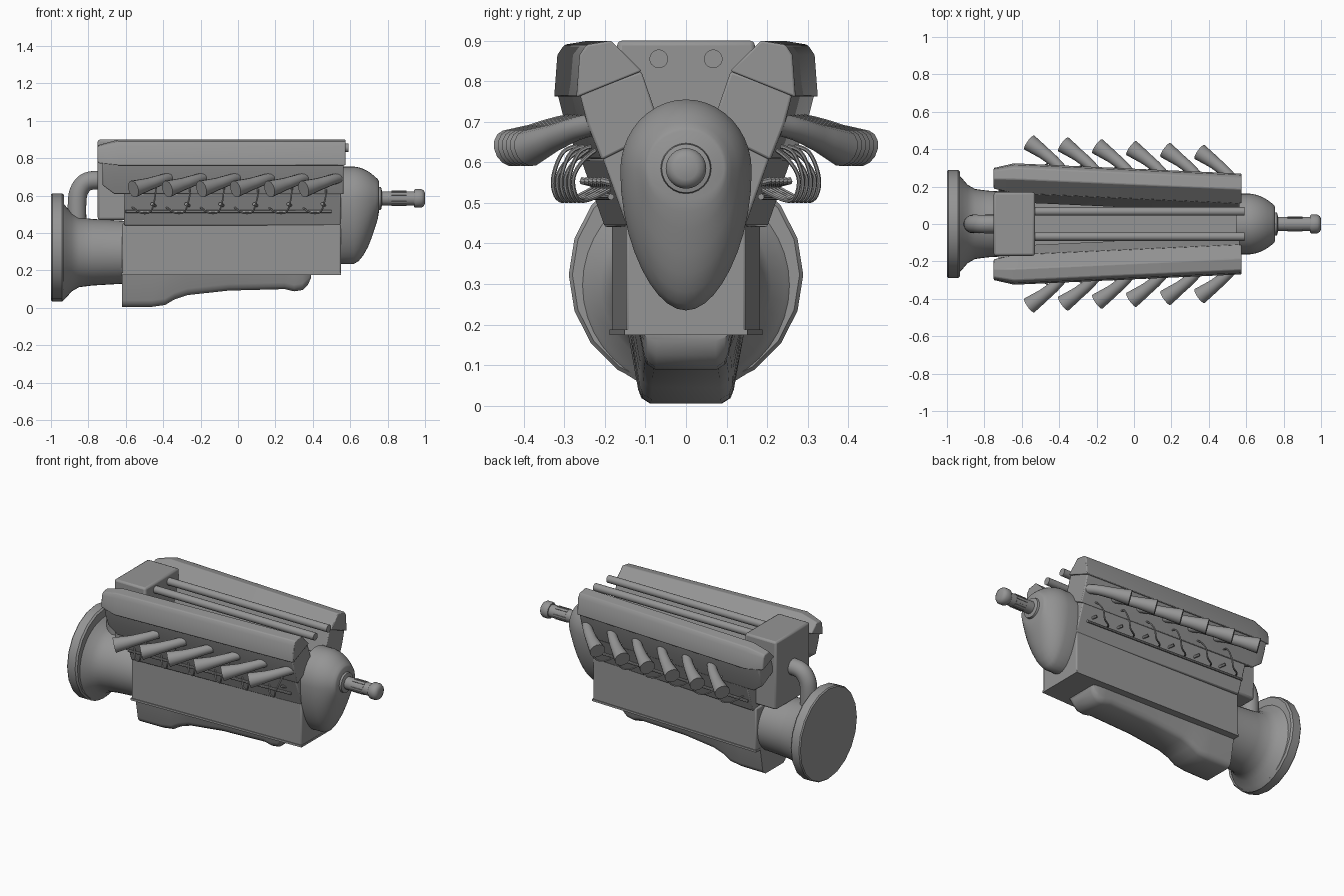
import bpy, bmesh, math
from mathutils import Vector

cube = bpy.data.objects.get("Cube")
if cube:
    bpy.data.objects.remove(cube)

metal = bpy.data.materials.new("grey_metal")
metal.use_nodes = True
GREY = (0.3, 0.3, 0.3, 1)
metal.diffuse_color = GREY
metal.node_tree.nodes["Principled BSDF"].inputs["Base Color"].default_value = GREY


def finish(name, bm, bevel=0, mirror=False, angle=35):
    bmesh.ops.recalc_face_normals(bm, faces=bm.faces)
    mesh = bpy.data.meshes.new(name)
    bm.to_mesh(mesh)
    bm.free()
    ob = bpy.data.objects.new(name, mesh)
    bpy.context.collection.objects.link(ob)
    mesh.materials.append(metal)
    if bevel:
        mod = ob.modifiers.new("bevel", 'BEVEL')
        mod.width, mod.segments, mod.limit_method = bevel, 2, 'ANGLE'
    if mirror:
        mod = ob.modifiers.new("mirror", 'MIRROR')
        mod.use_axis = (False, True, False)
    bpy.ops.object.select_all(action='DESELECT')
    ob.select_set(True)
    bpy.context.view_layer.objects.active = ob
    bpy.ops.object.shade_smooth_by_angle(angle=math.radians(angle))
    return ob


def add_loft(bm, sections):
    rings = [[bm.verts.new(p) for p in s] for s in sections]
    n = len(rings[0])
    for a, b in zip(rings, rings[1:]):
        for i in range(n):
            j = (i + 1) % n
            bm.faces.new((a[i], a[j], b[j], b[i]))
    bm.faces.new(rings[0])
    bm.faces.new(rings[-1])


def loft(name, sections, **kw):
    bm = bmesh.new()
    add_loft(bm, sections)
    return finish(name, bm, **kw)


def turned(name, profile, z, sides, **kw):
    """Solid of revolution about an x axis at height z; profile is (x, radius)."""
    ring = [math.tau * i / sides for i in range(sides)]
    return loft(name, [[(x, r * math.cos(a), z + r * math.sin(a)) for a in ring]
                       for x, r in profile], **kw)


def add_tube(bm, path, radii, sides=10):
    """Round tube through the points, smoothed with a Catmull-Rom spline."""
    pts = [Vector(p) for p in path]
    ext = [2 * pts[0] - pts[1]] + pts + [2 * pts[-1] - pts[-2]]
    line, rad, steps = [], [], 5
    for i in range(len(pts) - 1):
        a, b, c, d = ext[i:i + 4]
        for k in range(steps + (i == len(pts) - 2)):
            t = k / steps
            line.append(0.5 * (2 * b + (c - a) * t + (2 * a - 5 * b + 4 * c - d) * t * t
                               + (3 * b - a - 3 * c + d) * t ** 3))
            rad.append(radii[i] * (1 - t) + radii[i + 1] * t)
    sections, up = [], Vector((0.1, 0.2, 1))
    for i, p in enumerate(line):
        tan = (line[min(i + 1, len(line) - 1)] - line[max(i - 1, 0)]).normalized()
        side = (up - tan * up.dot(tan)).normalized()
        up = side
        other = tan.cross(side)
        sections.append([p + rad[i] * (side * math.cos(a) + other * math.sin(a))
                         for a in (math.tau * k / sides for k in range(sides))])
    add_loft(bm, sections)


def shifted(section, x, dy=0, squash=1, pivot=(0.22, 0.8)):
    """Place a (y, z) section at x, moved outward and shrunk toward a pivot."""
    py, pz = pivot
    return [(x, py + (y - py) * squash + dy, pz + (z - pz) * squash) for y, z in section]


def block(name, x0, x1, w0, w1, z0, z1, **kw):
    return loft(name, [[(x, -w, z0), (x, w, z0), (x, w, z1), (x, -w, z1)]
                       for x, w in ((x0, w0), (x1, w1))], **kw)


# Crankcase, lower flange and valley floor between the banks
block("crankcase", -0.62, 0.55, 0.183, 0.148, 0.18, 0.45, bevel=0.008)
block("crankcase_flange", -0.622, 0.552, 0.188, 0.152, 0.175, 0.188)
block("valley_floor", -0.6, 0.55, 0.13, 0.08, 0.44, 0.6)

# Two cylinder banks, spreading toward the rear
SPREAD = 0.055
lower = [(0.145, 0.44), (0.205, 0.61), (0.09, 0.68), (0.01, 0.46)]
loft("cylinder_block", [shifted(lower, 0.55), shifted(lower, -0.61, SPREAD)],
     mirror=True, bevel=0.006)
head = [(0.208, 0.605), (0.243, 0.695), (0.262, 0.77), (0.11, 0.825), (0.06, 0.68)]
loft("cylinder_head", [shifted(head, 0.565), shifted(head, -0.66, SPREAD),
                       shifted(head, -0.725, SPREAD, 0.75)], mirror=True, bevel=0.006)
cover = [(0.27, 0.76), (0.262, 0.865), (0.245, 0.89), (0.185, 0.9), (0.108, 0.825)]
loft("valve_cover", [shifted(cover, 0.575), shifted(cover, -0.64, SPREAD),
                     shifted(cover, -0.75, SPREAD - 0.01, 0.7)], mirror=True, bevel=0.005)

# Oil pan with a deep rear sump
pan = [(-0.62, 0.005), (-0.46, 0.005), (-0.39, 0.015), (-0.34, 0.045), (-0.27, 0.068),
       (-0.05, 0.092), (0.25, 0.1), (0.3, 0.088), (0.345, 0.095), (0.375, 0.125), (0.39, 0.16)]
sections = []
for x, z in pan:
    t = (x + 0.62) / 1.01
    top, low = 0.145 - 0.03 * t, 0.118 - 0.015 * t
    rise = min(0.035, (0.19 - z) * 0.5)
    half = [(top, 0.19), (low, z + rise), (low - 0.008, z + rise * 0.4), (low - 0.03, z)]
    sections.append([(x, y, h) for y, h in half] + [(x, -y, h) for y, h in reversed(half)])
loft("oil_pan", sections, angle=50)

# Egg-shaped reduction gear housing blending to a round nose
egg, nose = [], []
for i in range(40):
    a = math.tau * i / 40
    c, s = math.cos(a), math.sin(a)
    egg.append((0.162 * c * (1 if s > 0 else 1 - 0.1 * s * s),
                0.58 + s * (0.175 if s > 0 else 0.345)))
    nose.append((0.1 * c, 0.585 + 0.1 * s))
stages = [(0.545, 0), (0.62, 0), (0.645, 0.06), (0.67, 0.18), (0.695, 0.36),
          (0.715, 0.56), (0.735, 0.8), (0.748, 0.97), (0.753, 1.1)]
loft("gear_housing", [[(x, e[0] + (n[0] - e[0]) * t, e[1] + (n[1] - e[1]) * t)
                       for e, n in zip(egg, nose)] for x, t in stages], angle=50)

# Propeller shaft with splines and rounded cap
turned("propeller_shaft", [(0.74, 0.065), (0.765, 0.06), (0.77, 0.038), (0.95, 0.038)], 0.585, 24)
turned("shaft_cap", [(0.94, 0.044), (0.948, 0.05), (0.98, 0.05), (0.993, 0.042), (1, 0.028)],
       0.585, 24, angle=50)
bm = bmesh.new()
for i in range(12):
    a = math.tau * i / 12
    c, s = math.cos(a), math.sin(a)
    add_loft(bm, [[(x, r * c - w * s, 0.585 + r * s + w * c)
                   for r, w in ((0.03, -0.004), (0.041, -0.004), (0.041, 0.004), (0.03, 0.004))]
                  for x in (0.82, 0.9)])
finish("shaft_splines", bm)

# Rear supercharger bell and its closing disc
turned("supercharger_bell", [(-0.94, 0.265), (-0.92, 0.245), (-0.89, 0.21), (-0.85, 0.187),
                             (-0.78, 0.178), (-0.61, 0.168)], 0.297, 40, angle=40)
turned("supercharger_disc", [(-1, 0.283), (-0.993, 0.289), (-0.94, 0.289), (-0.93, 0.28)],
       0.323, 20, angle=40)

# Intake box, elbow pipe and fuel rails
block("intake_box", -0.75, -0.53, 0.17, 0.17, 0.47, 0.9, bevel=0.012)
bm = bmesh.new()
add_tube(bm, [(-0.86, 0, 0.42), (-0.86, 0, 0.57), (-0.845, 0, 0.635), (-0.805, 0, 0.675),
              (-0.73, 0, 0.685)], [0.05] * 5, 20)
finish("intake_elbow", bm)
bm = bmesh.new()
add_tube(bm, [(-0.55, 0.067, 0.855), (0.59, 0.067, 0.855)], [0.023] * 2, 16)
finish("fuel_rail", bm, mirror=True)

# Flared exhaust stacks, spark plugs and ignition wires
stacks, plugs, wires = bmesh.new(), bmesh.new(), bmesh.new()
for i in range(6):
    x = -0.56 + 0.182 * i
    dy = SPREAD * (0.4 - x) / 1.0
    add_tube(stacks, [(x + 0.19, 0.22 + dy, 0.695), (x + 0.145, 0.27 + dy, 0.682),
                      (x + 0.08, 0.325 + dy, 0.66), (x, 0.383 + dy, 0.635)],
             [0.027, 0.029, 0.034, 0.046], 14)
    px = x + 0.12
    add_tube(plugs, [(px, 0.165 + dy, 0.545), (px - 0.02, 0.205 + dy, 0.555)], [0.009] * 2, 8)
    drop = 0.02 * (i % 2)
    add_tube(wires, [(px, 0.2 + dy, 0.645), (px, 0.25 + dy, 0.625 - drop), (px - 0.01, 0.275 + dy, 0.56),
                     (px - 0.03, 0.265 + dy, 0.512), (px - 0.08, 0.235 + dy, 0.508),
                     (px - 0.13, 0.17 + dy, 0.54)], [0.005] * 6, 6)
finish("exhaust_stacks", stacks, mirror=True)
finish("spark_plugs", plugs, mirror=True)
finish("ignition_wires", wires, mirror=True)
bm = bmesh.new()
add_tube(bm, [(-0.6, 0.24, 0.515), (0.5, 0.185, 0.515)], [0.008] * 2, 8)
finish("ignition_rail", bm, mirror=True)
